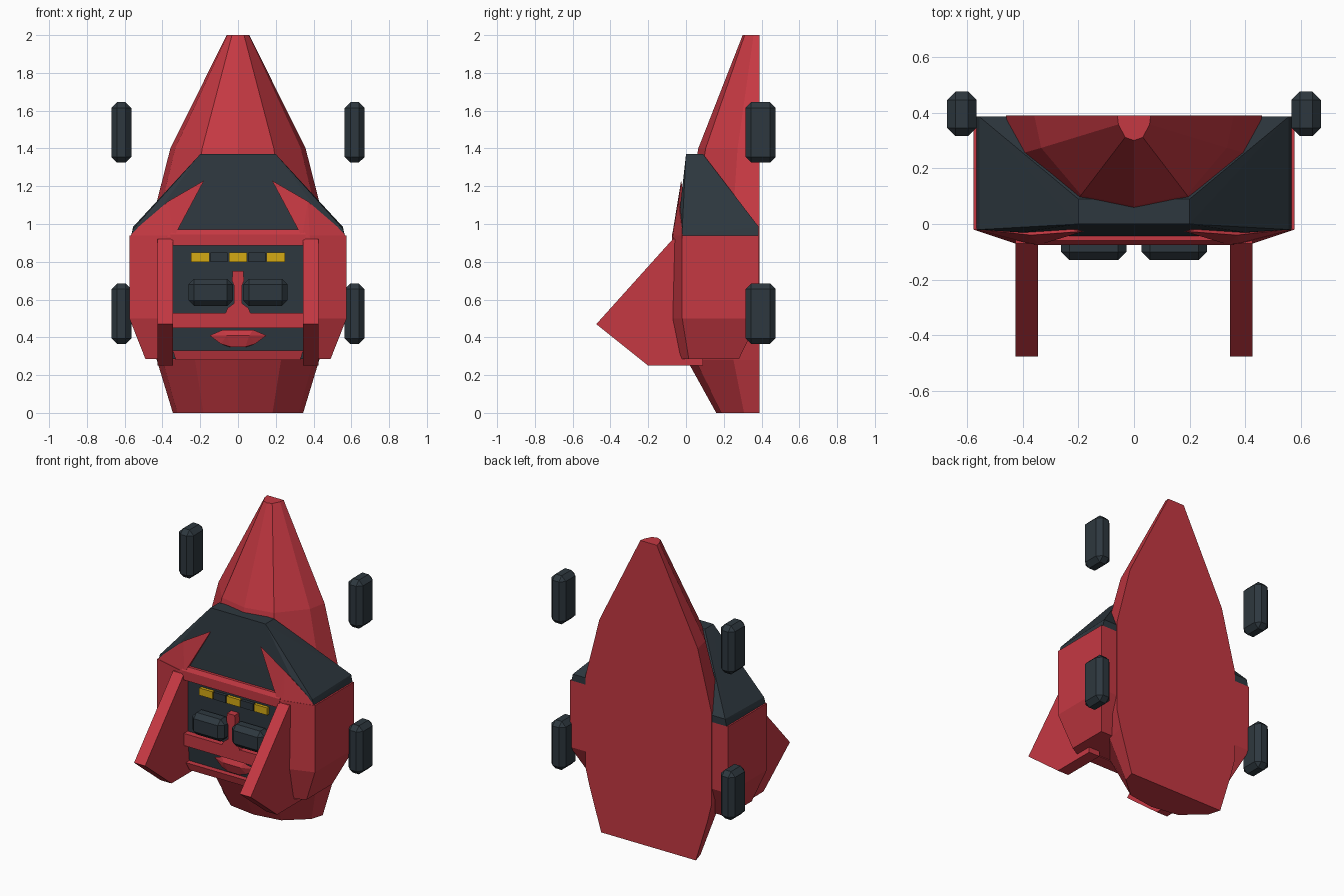
import bpy, bmesh

cube = bpy.data.objects.get("Cube")
if cube:
    bpy.data.objects.remove(cube, do_unlink=True)


def make_material(name, rgb):
    m = bpy.data.materials.new(name)
    m.use_nodes = True
    m.diffuse_color = (*rgb, 1)
    m.node_tree.nodes["Principled BSDF"].inputs["Base Color"].default_value = (*rgb, 1)
    return m


RED = make_material("red_paint", (0.56, 0.04, 0.055))
DARK = make_material("dark_slate", (0.027, 0.039, 0.049))
YELLOW = make_material("yellow_lamp", (0.66, 0.40, 0.007))


def finish(name, bm, *mats):
    bmesh.ops.recalc_face_normals(bm, faces=bm.faces)
    me = bpy.data.meshes.new(name)
    bm.to_mesh(me)
    bm.free()
    for m in mats:
        me.materials.append(m)
    ob = bpy.data.objects.new(name, me)
    bpy.context.collection.objects.link(ob)
    return ob


def loft(name, rings, *mats, rule=None):
    """Join rings of equal length and cap both ends."""
    bm = bmesh.new()
    vs = [[bm.verts.new(p) for p in r] for r in rings]
    n = len(vs[0])
    for a, b in zip(vs, vs[1:]):
        for i in range(n):
            j = (i + 1) % n
            bm.faces.new((a[i], a[j], b[j], b[i]))
    bm.faces.new(vs[0])
    bm.faces.new(vs[-1])
    if rule:
        for f in bm.faces:
            f.material_index = rule(f)
    return finish(name, bm, *mats)


def hull(name, pts, mat, mirror=False):
    """Convex solid around the points, optionally mirrored in x first."""
    bm = bmesh.new()
    for x, y, z in pts:
        bm.verts.new((x, y, z))
        if mirror:
            bm.verts.new((-x, y, z))
    res = bmesh.ops.convex_hull(bm, input=bm.verts)
    junk = [v for v in res["geom_interior"] if isinstance(v, bmesh.types.BMVert)]
    bmesh.ops.delete(bm, geom=junk, context="VERTS")
    bmesh.ops.dissolve_limit(bm, angle_limit=0.01, verts=bm.verts, edges=bm.edges)
    return finish(name, bm, mat)


def box(name, x, y, z, mat, chamfer=0):
    bm = bmesh.new()
    bmesh.ops.create_cube(bm, size=1)
    for v in bm.verts:
        v.co = [(a + b) / 2 + c * (b - a) for c, (a, b) in zip(v.co, (x, y, z))]
    ob = finish(name, bm, mat)
    if chamfer:
        mod = ob.modifiers.new("chamfer", "BEVEL")
        mod.width = chamfer
        mod.segments = 1
    return ob


def sided(s, a, b):
    return tuple(sorted((s * a, s * b)))


# Tall faceted shell with a flat back
BACK = 0.39
half = [(1, 0), (0.93, 0.36), (0.53, 0.88)]
section = half + [(0, 1)] + [(-x, d) for x, d in reversed(half)]
levels = [(0, 0.345, 0.23), (0.28, 0.43, 0.385), (0.4, 0.46, 0.4),
          (1.0, 0.46, 0.4), (1.4, 0.358, 0.325), (2, 0.06, 0.09)]
loft("rear_shell", [[(x * w, BACK - d * depth, z) for x, d in section]
                    for z, w, depth in levels], RED)


# Body with cheeks and a recessed dark face
def body_ring(z, outer, front, notch, back, cheek):
    right = [(0.345, notch), (0.345, front), (cheek, front),
             (outer, front + 0.05), (outer, back)]
    pts = right + [(-x, y) for x, y in reversed(right)]
    return [(x, y, z) for x, y in pts]


loft("body", [body_ring(0.285, 0.49, -0.035, -0.01, 0.28, 0.40),
              body_ring(0.5, 0.575, -0.07, -0.03, 0.385, 0.425),
              body_ring(0.94, 0.575, -0.07, -0.03, 0.385, 0.38)],
     RED, DARK,
     rule=lambda f: int(abs(f.calc_center_median().x) < 0.01
                        and -0.04 < f.calc_center_median().y < -0.005
                        and len(f.verts) == 4))

# Dark hood and its red strakes
hull("hood", [(0.2, 0.0, 1.37), (0.2, 0.09, 1.37), (0.2, 0.09, 1.34),
              (0.4, -0.03, 1.1), (0.555, -0.02, 0.975), (0.555, 0.385, 0.985),
              (0.565, -0.02, 0.94), (0.565, 0.385, 0.94), (0.35, -0.045, 0.94)],
     DARK, mirror=True)
for s, side in ((1, "left"), (-1, "right")):
    hull(side + "_strake", [(s * x, y, z) for x, y, z in [
        (0.34, -0.075, 0.93), (0.38, -0.07, 0.93), (0.575, -0.02, 0.93),
        (0.55, -0.02, 0.965), (0.37, -0.04, 1.12), (0.18, -0.026, 1.23),
        (0.21, -0.028, 1.18), (0.35, 0.02, 0.93), (0.55, 0.03, 0.93)]], RED)

    # Front fins
    fin = [(-0.07, 0.92), (-0.475, 0.47), (-0.2, 0.25), (0.09, 0.25), (0.09, 0.92)]
    loft(side + "_fin", [[(s * x, y, z) for y, z in fin] for x in (0.345, 0.425)], RED)

    # Chamfered eye pads
    box(side + "_eye_pad", sided(s, 0.027, 0.262), (-0.13, -0.02), (0.565, 0.71), DARK, 0.03)

    # Side pods, lower and upper
    for label, z in (("lower", 0.365), ("upper", 1.325)):
        box(f"{side}_{label}_pod", sided(s, 0.565, 0.67), (0.315, 0.475),
            (z, z + 0.32), DARK, 0.03)

# Bars framing the face
hull("brow_bar", [(0.345, -0.075, 0.885), (0.36, -0.075, 0.945), (0.345, -0.06, 0.97),
                  (0.345, 0, 0.885), (0.345, 0, 0.97)], RED, mirror=True)
box("middle_bar", (-0.345, 0.345), (-0.07, 0), (0.45, 0.53), RED)
hull("chin_bar", [(0.345, -0.05, 0.33), (0.33, -0.035, 0.28),
                  (0.345, 0.05, 0.33), (0.33, 0.05, 0.28)], RED, mirror=True)

# Row of lamps with dark blocks between
for i in range(5):
    x = -0.2 + 0.1 * i
    lamp = i % 2 == 0
    w = 0.048 if lamp else 0.045
    box("lamp" if lamp else "lamp_spacer", (x - w, x + w), (-0.05, -0.02),
        (0.8, 0.848), YELLOW if lamp else DARK)

# Nose and mouth
nose = [(0.065, 0.53), (0.055, 0.555), (0.02, 0.58), (0.02, 0.67),
        (0.032, 0.7), (0.028, 0.75)]
outline = nose + [(-x, z) for x, z in reversed(nose)]
loft("nose", [[(x, y, z) for x, z in outline] for y in (-0.075, -0.02)], RED)
hull("mouth", [(0.15, -0.03, 0.41), (0.08, -0.05, 0.44), (0.06, -0.065, 0.41),
               (0.09, -0.04, 0.365), (0.04, -0.045, 0.35), (0.1, 0, 0.4),
               (0.05, 0, 0.35)], RED, mirror=True)
